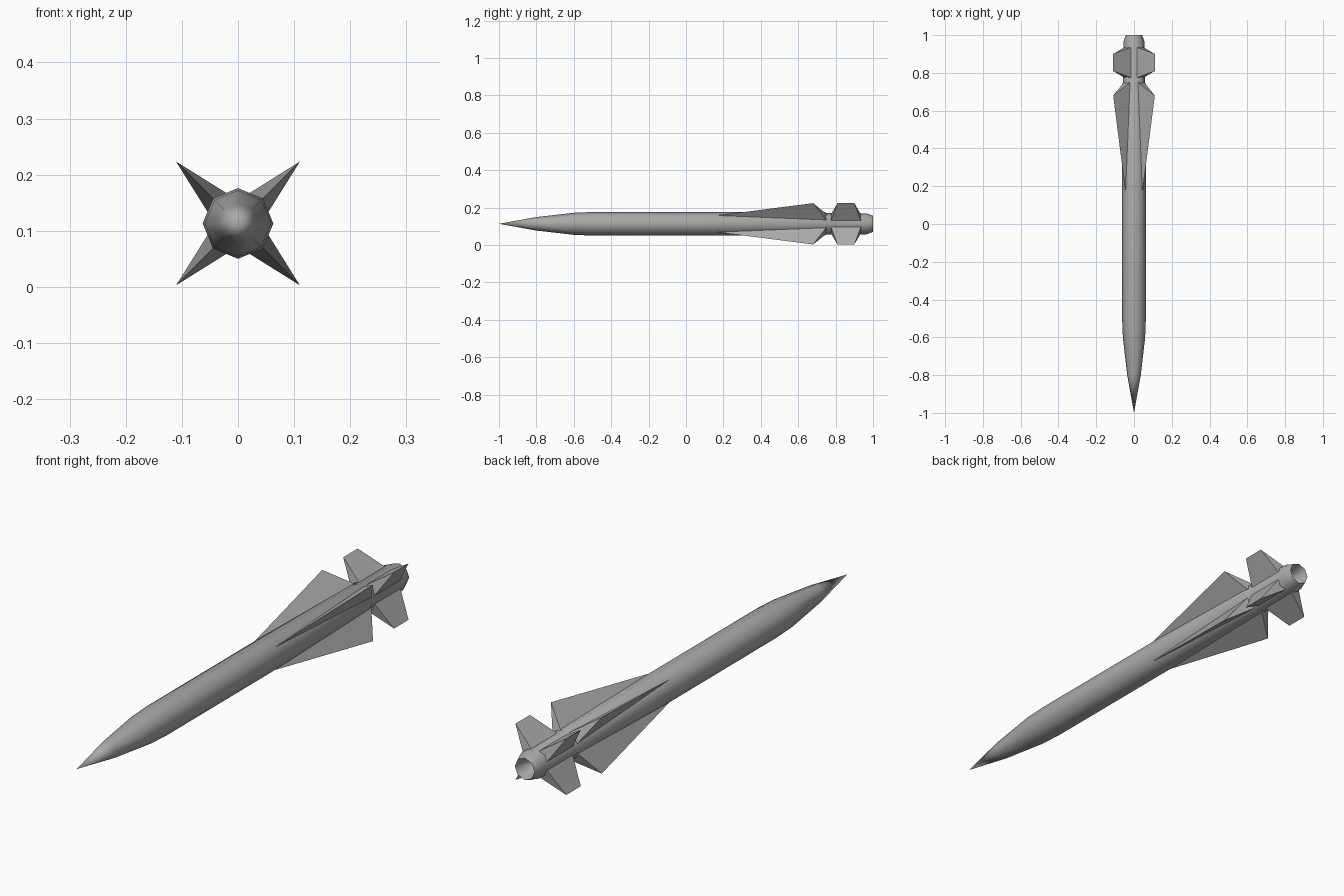
import bpy, bmesh, math
from mathutils import Vector

if "Cube" in bpy.data.objects:
    bpy.data.objects.remove(bpy.data.objects["Cube"], do_unlink=True)

AXIS_Z = 0.113
SIDES = 8

grey = bpy.data.materials.new("light grey")
grey.use_nodes = True
colour = (0.4, 0.4, 0.4, 1)
grey.diffuse_color = colour
grey.node_tree.nodes["Principled BSDF"].inputs["Base Color"].default_value = colour


def finish(name, bm, smooth_angle=None):
    bmesh.ops.recalc_face_normals(bm, faces=bm.faces)
    mesh = bpy.data.meshes.new(name)
    bm.to_mesh(mesh)
    bm.free()
    mesh.materials.append(grey)
    obj = bpy.data.objects.new(name, mesh)
    obj.location.z = AXIS_Z
    bpy.context.collection.objects.link(obj)
    if smooth_angle:
        bpy.ops.object.select_all(action="DESELECT")
        obj.select_set(True)
        bpy.context.view_layer.objects.active = obj
        bpy.ops.object.shade_smooth_by_angle(angle=math.radians(smooth_angle))
    return obj


def lathe(name, profile, smooth_angle):
    """Spin (y, radius) points round the long axis."""
    bm = bmesh.new()
    verts = [bm.verts.new((0, y, r)) for y, r in profile]
    edges = [bm.edges.new(pair) for pair in zip(verts, verts[1:])]
    bmesh.ops.spin(bm, geom=verts + edges, cent=(0, 0, 0), axis=(0, 1, 0),
                   angle=math.tau, steps=SIDES, use_merge=False)
    bmesh.ops.remove_doubles(bm, verts=bm.verts, dist=1e-4)
    return finish(name, bm, smooth_angle)


def fin(name, angle, points):
    """Wedge from (y, radial distance, sideways offset) points."""
    out = Vector((math.cos(angle), 0, math.sin(angle)))
    side = Vector((-math.sin(angle), 0, math.cos(angle)))
    bm = bmesh.new()
    for y, r, t in points:
        bm.verts.new(out * r + side * t + Vector((0, y, 0)))
    bmesh.ops.convex_hull(bm, input=bm.verts)
    bmesh.ops.dissolve_limit(bm, angle_limit=0.01, verts=bm.verts, edges=bm.edges)
    return finish(name, bm)


# Pointed nose, straight tube, tapered tail and hollow nozzle
lathe("body", [(-1, 0), (-0.8, 0.036), (-0.6, 0.059), (-0.5, 0.063), (0.74, 0.063),
               (0.75, 0.058), (0.965, 0.056), (1, 0.043), (0.92, 0.02), (0.92, 0)], 46)

# Four long wings and four short tail fins on the diagonals
ROOT, HALF, TIP = 0.052, 0.024, 0.156
wing = [(0.15, 0.06, 0), (0.75, ROOT, HALF), (0.75, ROOT, -HALF), (0.68, TIP, 0),
        (0.75, 0.03, 0)]
tail = [(y, ROOT - 0.004, t) for y in (0.775, 0.935) for t in (-HALF, HALF)]
tail += [(0.81, TIP, 0), (0.90, TIP, 0)]
places = ["upper_left", "upper_right", "lower_right", "lower_left"]
for i, place in enumerate(places):
    angle = math.pi / 4 + i * math.pi / 2
    fin("wing_" + place, angle, wing)
    fin("tail_fin_" + place, angle, tail)
